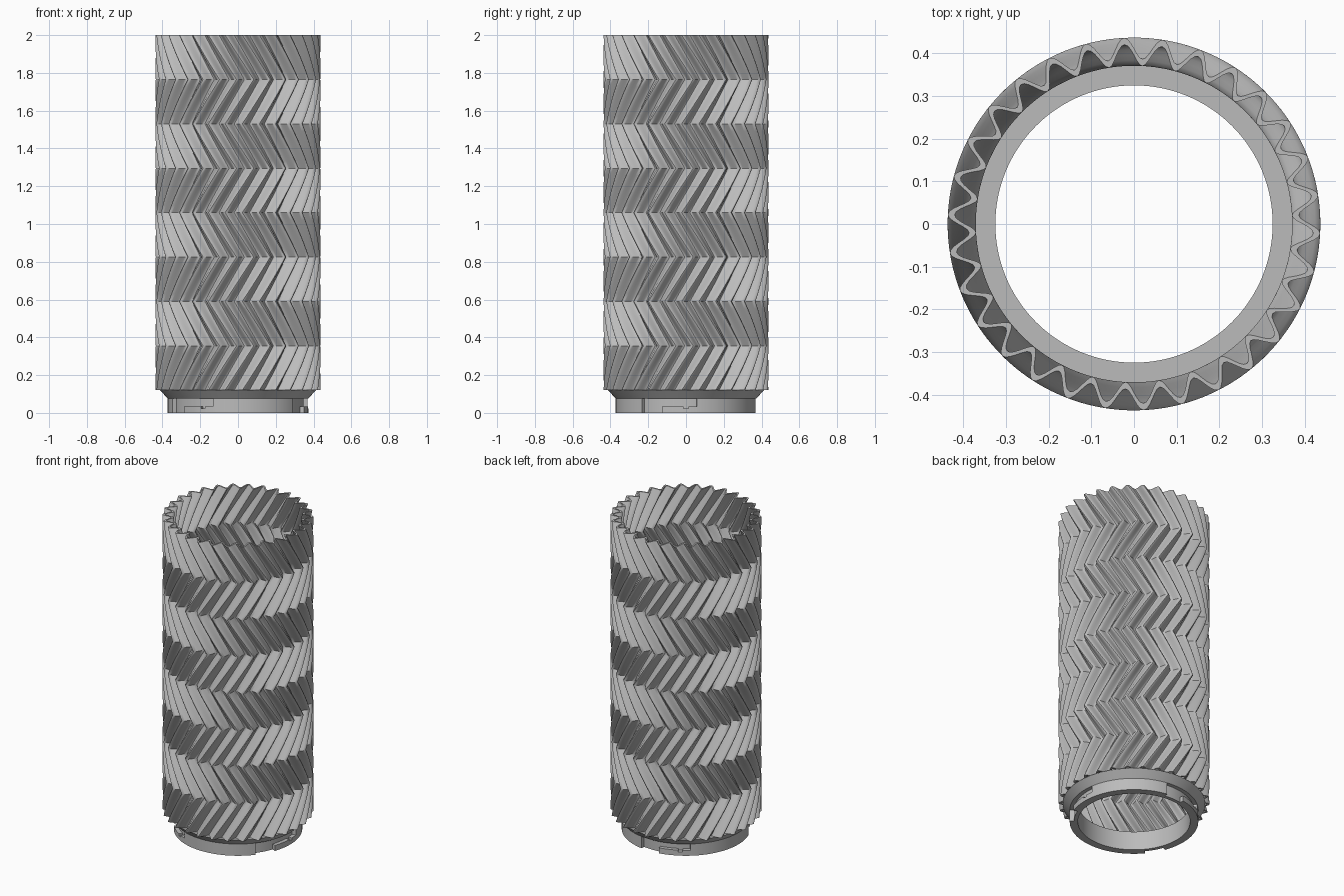
import bpy
import bmesh
from math import sin, cos, pi, radians, tau

if "Cube" in bpy.data.objects:
    bpy.data.objects.remove(bpy.data.objects["Cube"], do_unlink=True)

TEETH, SAMPLES = 30, 12          # waves around the tube, points per wave
BANDS, STEPS = 8, 6              # herringbone bands, rows per band
BASE_Z, TOP_Z = 0.12, 2.0
TWIST, PHASE = radians(20), radians(-3)

grey = bpy.data.materials.new("light_grey")
grey.use_nodes = True
grey.diffuse_color = (0.5, 0.5, 0.5, 1)
grey.node_tree.nodes["Principled BSDF"].inputs["Base Color"].default_value = grey.diffuse_color


def finish(bm, name):
    bmesh.ops.recalc_face_normals(bm, faces=bm.faces)
    mesh = bpy.data.meshes.new(name)
    bm.to_mesh(mesh)
    bm.free()
    mesh.materials.append(grey)
    obj = bpy.data.objects.new(name, mesh)
    bpy.context.collection.objects.link(obj)
    bpy.ops.object.select_all(action="DESELECT")
    obj.select_set(True)
    bpy.context.view_layer.objects.active = obj
    bpy.ops.object.shade_smooth_by_angle(angle=radians(30))
    return obj


def bridge(bm, a, b, closed=True):
    n = len(a)
    for i in range(n if closed else n - 1):
        j = (i + 1) % n
        bm.faces.new((a[i], a[j], b[j], b[i]))


# Wavy thin-walled tube whose twist reverses at every band
def wave_ring(bm, mean, z, turn):
    ring = []
    for i in range(TEETH * SAMPLES):
        a = tau * i / (TEETH * SAMPLES)
        r = mean + 0.025 * cos(TEETH * a)
        ring.append(bm.verts.new((r * cos(a + turn), r * sin(a + turn), z)))
    return ring


def herringbone_tube():
    bm = bmesh.new()
    walls = []
    for mean in (0.412, 0.396):
        rows = []
        for k in range(BANDS * STEPS + 1):
            t = k / STEPS
            zigzag = 1 - abs(t % 2 - 1)
            z = BASE_Z + (TOP_Z - BASE_Z) * t / BANDS
            rows.append(wave_ring(bm, mean, z, PHASE + TWIST * zigzag))
        for low, high in zip(rows, rows[1:]):
            bridge(bm, low, high)
        walls.append(rows)
    outer, inner = walls
    bridge(bm, outer[0], inner[0])
    bridge(bm, outer[-1], inner[-1])
    finish(bm, "herringbone_tube")


# Closed profile swept round the axis, either fully or over an arc
def sweep(bm, profile, start=0, end=360):
    full = end - start == 360
    count = max(2, round((end - start) / 2.5))
    loops = []
    for i in range(count if full else count + 1):
        a = radians(start + (end - start) * i / count)
        loops.append([bm.verts.new((r * cos(a), r * sin(a), z)) for r, z in profile])
    for a, b in zip(loops, loops[1:]):
        bridge(bm, a, b)
    if full:
        bridge(bm, loops[-1], loops[0])
    else:
        bm.faces.new(loops[0])
        bm.faces.new(loops[-1])


# Neck with the flared collar that carries the tube
bm = bmesh.new()
sweep(bm, [(0.325, 0), (0.325, BASE_Z), (0.412, BASE_Z), (0.372, 0.075),
           (0.348, 0.075), (0.348, 0)])
finish(bm, "neck_collar")

# Three bayonet lugs: tall stop, low rail with a small click notch
for n in range(3):
    bm = bmesh.new()
    for start, end, top in ((9, 81, 0.075), (2, 9, 0.035), (-2, 2, 0.024), (-20, -2, 0.035)):
        profile = [(0.346, 0), (0.372, 0), (0.372, top), (0.346, top)]
        sweep(bm, profile, start + 120 * n, end + 120 * n)
    finish(bm, f"bayonet_lug_{n + 1}")

herringbone_tube()
